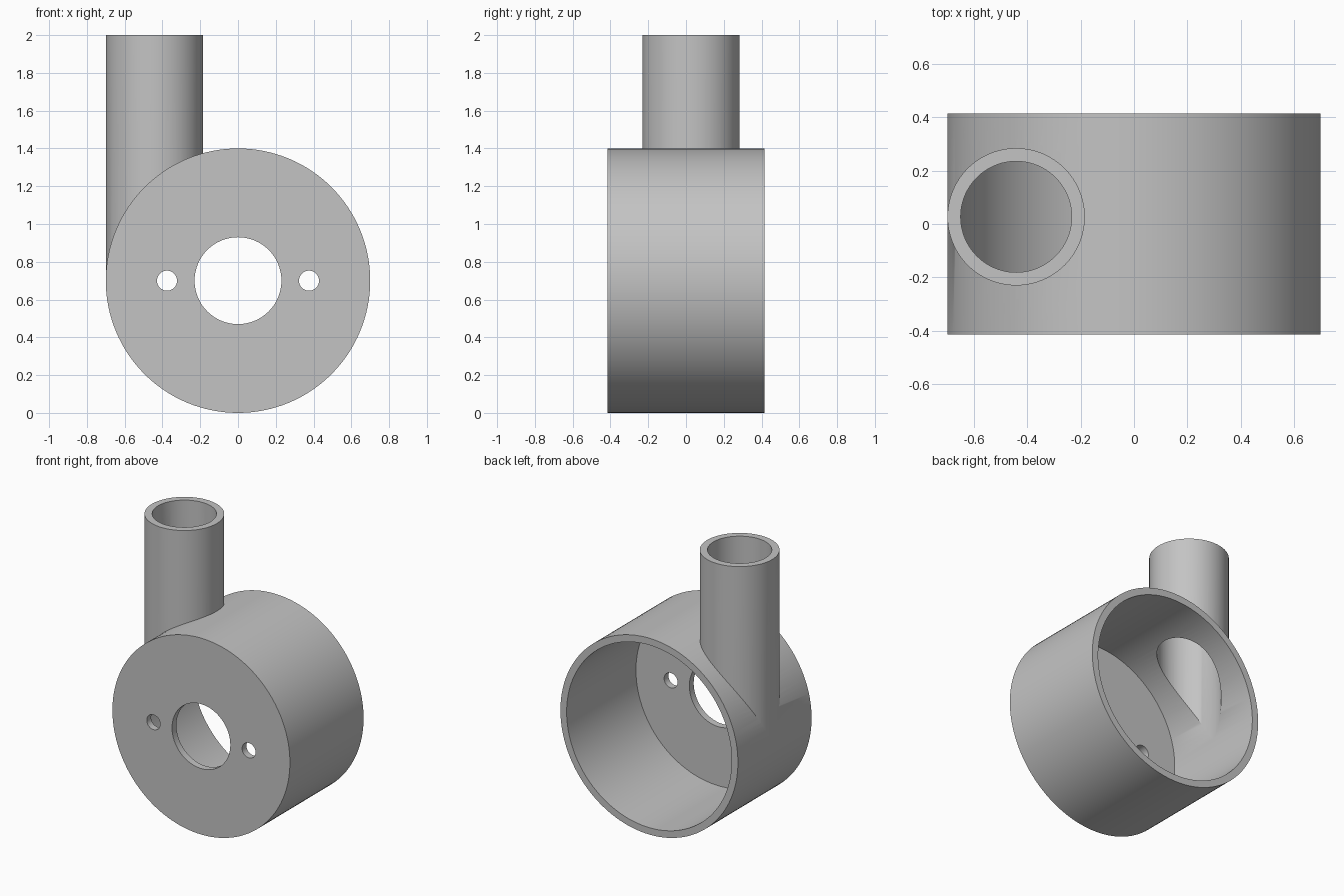
import bpy
from math import pi, radians

cube = bpy.data.objects.get("Cube")
if cube:
    bpy.data.objects.remove(cube, do_unlink=True)

# Main dimensions
DRUM_R, WALL, HALF_DEPTH = 0.7, 0.049, 0.415
PIPE_X, PIPE_Y, PIPE_R, TOP = -0.442, 0.027, 0.2575, 2.0

grey = bpy.data.materials.new("plain grey")
grey.use_nodes = True
colour = (0.55, 0.55, 0.55, 1)
grey.diffuse_color = colour
grey.node_tree.nodes["Principled BSDF"].inputs["Base Color"].default_value = colour


def cylinder(name, radius, x, z, start, end, sides=128):
    """Cylinder along y, between two depths."""
    bpy.ops.mesh.primitive_cylinder_add(
        vertices=sides, radius=radius, depth=end - start,
        location=(x, (start + end) / 2, z), rotation=(pi / 2, 0, 0))
    bpy.context.object.name = name
    return bpy.context.object


def upright(name, radius, bottom, top):
    """Cylinder along z on the pipe axis."""
    bpy.ops.mesh.primitive_cylinder_add(
        vertices=96, radius=radius, depth=top - bottom,
        location=(PIPE_X, PIPE_Y, (bottom + top) / 2))
    bpy.context.object.name = name
    return bpy.context.object


def combine(target, tool, operation):
    """Apply a boolean and discard the tool."""
    tool.hide_render = True
    mod = target.modifiers.new(operation.title(), "BOOLEAN")
    mod.operation, mod.object, mod.solver = operation, tool, "EXACT"
    bpy.context.view_layer.objects.active = target
    bpy.ops.object.modifier_apply(modifier=mod.name)
    bpy.data.objects.remove(tool, do_unlink=True)


# Drum with the tangential pipe joined on
housing = cylinder("drum_housing_with_pipe", DRUM_R, 0, DRUM_R, -HALF_DEPTH, HALF_DEPTH)
combine(housing, upright("pipe", PIPE_R, DRUM_R, TOP), "UNION")

# Hollow drum, open at the back, and the pipe bore opening into it
combine(housing, cylinder("drum_cavity", DRUM_R - WALL, 0, DRUM_R,
                          -HALF_DEPTH + WALL, HALF_DEPTH + 0.1), "DIFFERENCE")
combine(housing, upright("pipe_bore", 0.208, DRUM_R, TOP + 0.1), "DIFFERENCE")

# Centre hole and two screw holes through the front plate
for x, radius in ((0, 0.23), (-0.376, 0.053), (0.376, 0.053)):
    combine(housing, cylinder("hole_cutter", radius, x, DRUM_R,
                              -HALF_DEPTH - 0.1, -HALF_DEPTH + 0.1, 64), "DIFFERENCE")

housing.data.materials.clear()
housing.data.materials.append(grey)
bpy.ops.object.select_all(action="DESELECT")
housing.select_set(True)
bpy.context.view_layer.objects.active = housing
bpy.ops.object.shade_smooth_by_angle(angle=radians(30))
